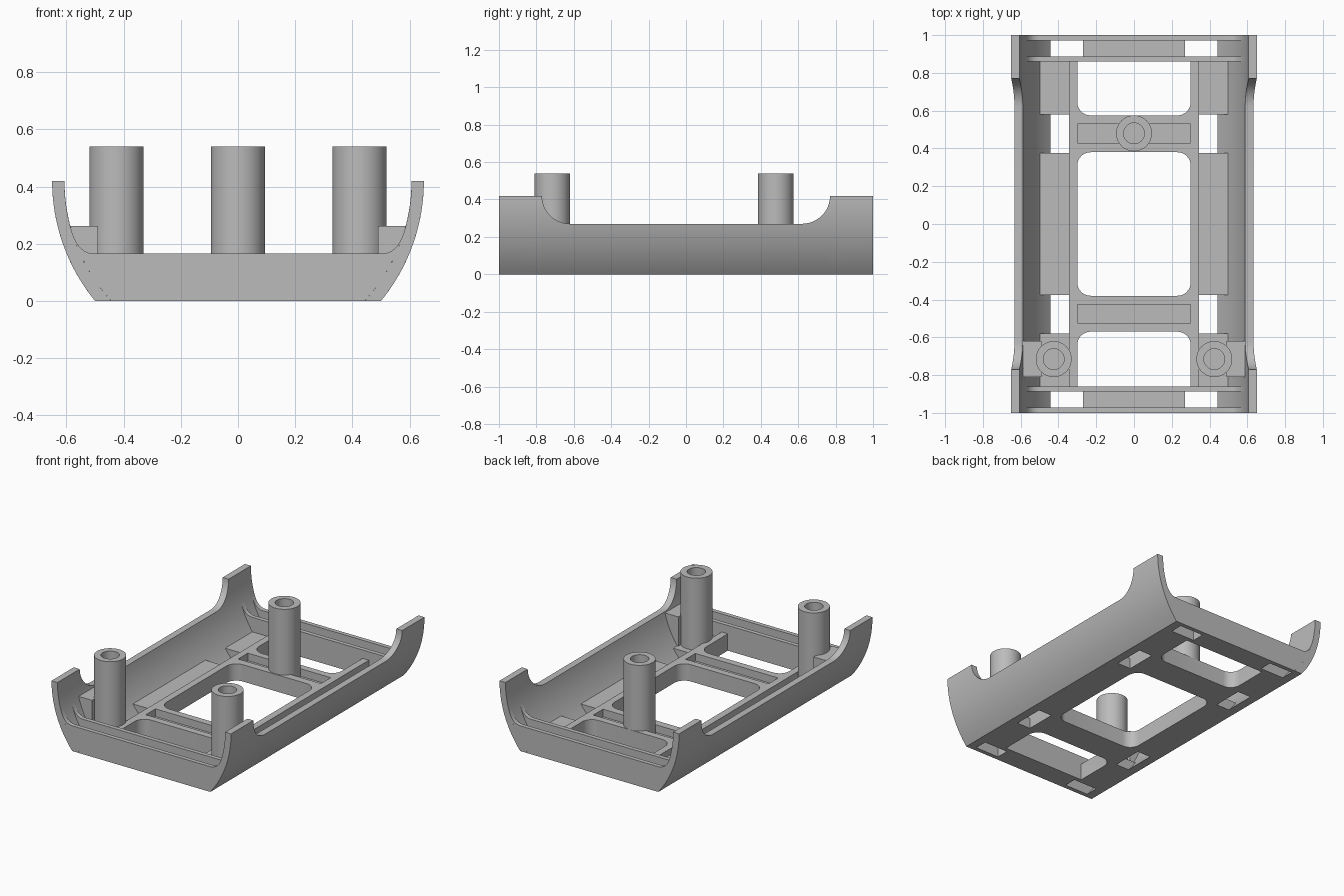
import bpy, bmesh, math

if "Cube" in bpy.data.objects:
    bpy.data.objects.remove(bpy.data.objects["Cube"])

grey = bpy.data.materials.new("plain grey")
grey.diffuse_color = (0.5, 0.5, 0.5, 1)
grey.use_nodes = True
grey.node_tree.nodes["Principled BSDF"].inputs["Base Color"].default_value = grey.diffuse_color

RIM = 0.42            # height of the side walls
CX, R_OUT, R_IN = -0.013, 0.663, 0.62


def wall_x(z, r):
    """Half width of the curved side wall at height z."""
    return CX + math.sqrt(r * r - (RIM - z) ** 2)


def inner_arc(z0, z1, n=8):
    return [(wall_x(z0 + (z1 - z0) * i / n, R_IN), z0 + (z1 - z0) * i / n) for i in range(n + 1)]


def finish(name, bm):
    bmesh.ops.recalc_face_normals(bm, faces=bm.faces)
    me = bpy.data.meshes.new(name)
    bm.to_mesh(me)
    bm.free()
    me.materials.append(grey)
    ob = bpy.data.objects.new(name, me)
    bpy.context.collection.objects.link(ob)
    return ob


def prism(name, pts, vec):
    """Extrude a closed outline of 3D points along vec."""
    bm = bmesh.new()
    f = bm.faces.new([bm.verts.new(p) for p in pts])
    r = bmesh.ops.extrude_face_region(bm, geom=[f])
    bmesh.ops.translate(bm, vec=vec, verts=[v for v in r["geom"] if isinstance(v, bmesh.types.BMVert)])
    return finish(name, bm)


def along_y(name, prof, y0, y1):
    return prism(name, [(x, y0, z) for x, z in prof], (0, y1 - y0, 0))


def box(name, x0, x1, y0, y1, z0, z1):
    return prism(name, [(x0, y0, z0), (x1, y0, z0), (x1, y1, z0), (x0, y1, z0)], (0, 0, z1 - z0))


def rounded(name, x, y0, y1, r0, r1, z0, z1):
    """Block with rounded upright edges, radius r0 at the y0 end and r1 at the y1 end."""
    pts = []
    for sx, y, r, sy, a0 in ((1, y0, r0, 1, 270), (1, y1, r1, -1, 0), (-1, y1, r1, -1, 90), (-1, y0, r0, 1, 180)):
        if r == 0:
            pts.append((sx * x, y, z0))
            continue
        for i in range(9):
            a = math.radians(a0 + 90 * i / 8)
            pts.append((sx * (x - r) + r * math.cos(a), y + sy * r + r * math.sin(a), z0))
    return prism(name, pts, (0, 0, z1 - z0))


def cut(ob, cutters):
    for c in cutters:
        m = ob.modifiers.new("cut", 'BOOLEAN')
        m.operation, m.solver, m.object = 'DIFFERENCE', 'EXACT', c
        bpy.context.view_layer.objects.active = ob
        bpy.ops.object.modifier_apply(modifier=m.name)
        bpy.data.objects.remove(c, do_unlink=True)


def side_wall(name, s):
    """Curved wall whose rim dips between two quarter-round corners."""
    half = [(0.62 + 0.15 * math.sin(a), RIM - 0.15 * math.cos(a))
            for a in (math.pi / 2 * i / 12 for i in range(13))] + [(1, RIM)]
    stations = [(-y, h) for y, h in reversed(half)] + half
    n, bm, rings = 20, bmesh.new(), []
    for y, h in stations:
        zs = [h * i / n for i in range(n + 1)]
        ring = [(wall_x(z, R_OUT), z) for z in zs] + [(wall_x(z, R_IN), z) for z in reversed(zs)]
        rings.append([bm.verts.new((s * x, y, z)) for x, z in ring])
    for a, b in zip(rings, rings[1:]):
        for i in range(len(a)):
            j = (i + 1) % len(a)
            bm.faces.new((a[i], a[j], b[j], b[i]))
    for ring in (rings[0], rings[-1]):
        for i in range(n):
            bm.faces.new((ring[i], ring[i + 1], ring[2 * n - i], ring[2 * n + 1 - i]))
    return finish(name, bm)


def boss(name, x, y, z0):
    """Hollow screw post with a blind hole."""
    bm = bmesh.new()
    prof = [(0, z0), (0.095, z0), (0.095, 0.54), (0.055, 0.54), (0.055, 0.14), (0, 0.14)]
    vs = [bm.verts.new((r, 0, z)) for r, z in prof]
    es = [bm.edges.new(p) for p in zip(vs, vs[1:])]
    bmesh.ops.spin(bm, geom=vs + es, cent=(0, 0, 0), axis=(0, 0, 1), angle=math.tau, steps=48)
    bmesh.ops.remove_doubles(bm, verts=bm.verts, dist=1e-5)
    bmesh.ops.translate(bm, vec=(x, y, 0), verts=bm.verts)
    return finish(name, bm)


# Central frame with three openings and two recessed cross bars
frame = box("floor_frame", -0.345, 0.345, -0.86, 0.86, 0, 0.11)
cut(frame, [
    rounded("opening", 0.30, -0.38, 0.38, 0.07, 0.07, -0.1, 0.3),
    rounded("opening", 0.30, 0.575, 0.9, 0.07, 0, -0.1, 0.3),
    rounded("opening", 0.30, -0.9, -0.57, 0, 0.07, -0.1, 0.3),
    box("recess", -0.30, 0.30, 0.43, 0.53, 0.06, 0.3),
    box("recess", -0.30, 0.30, -0.525, -0.425, 0.06, 0.3),
])

# Cross ribs and end plates, filleted up into the side walls
half = inner_arc(0, 0.235)
for i in range(1, 9):
    t = i / 8
    x0, z0 = half[8]
    half.append(((1 - t) ** 2 * x0 + 2 * t * (1 - t) * 0.555 + t * t * 0.5,
                 (1 - t) ** 2 * z0 + (1 - (1 - t) ** 2) * 0.165))
plate = half + [(-x, z) for x, z in reversed(half)]
for s, end in ((-1, "front"), (1, "back")):
    along_y(end + "_end_plate", plate, s * 1.0, s * 0.972)
    along_y(end + "_cross_rib", plate, s * 0.888, s * 0.86)
    box(end + "_end_floor", -0.27, 0.27, s * 0.972, s * 0.888, 0, 0.07)

# Side walls, floor pads between the slots, and post brackets
for s, side in ((-1, "left"), (1, "right")):
    side_wall(side + "_side_wall", s)
    pad = [(s * x, z) for x, z in inner_arc(0, 0.07, 4) + [(0.345, 0.07), (0.345, 0)]]
    for name, y0, y1 in (("front", -0.86, -0.58), ("middle", -0.375, 0.375), ("back", 0.58, 0.86)):
        along_y(f"{side}_{name}_floor_pad", pad, y0, y1)
    bracket = [(s * x, z) for x, z in inner_arc(0.07, 0.262) + [(0.49, 0.262), (0.49, 0.07)]]
    along_y(side + "_post_bracket", bracket, -0.81, -0.62)
    boss(side + "_front_post", s * 0.425, -0.715, 0.05)

boss("back_post", 0, 0.48, 0.05)

# Smooth curves, sharp corners
for ob in bpy.context.collection.objects:
    ob.select_set(True)
    bpy.context.view_layer.objects.active = ob
bpy.ops.object.shade_smooth_by_angle(angle=math.radians(30))
